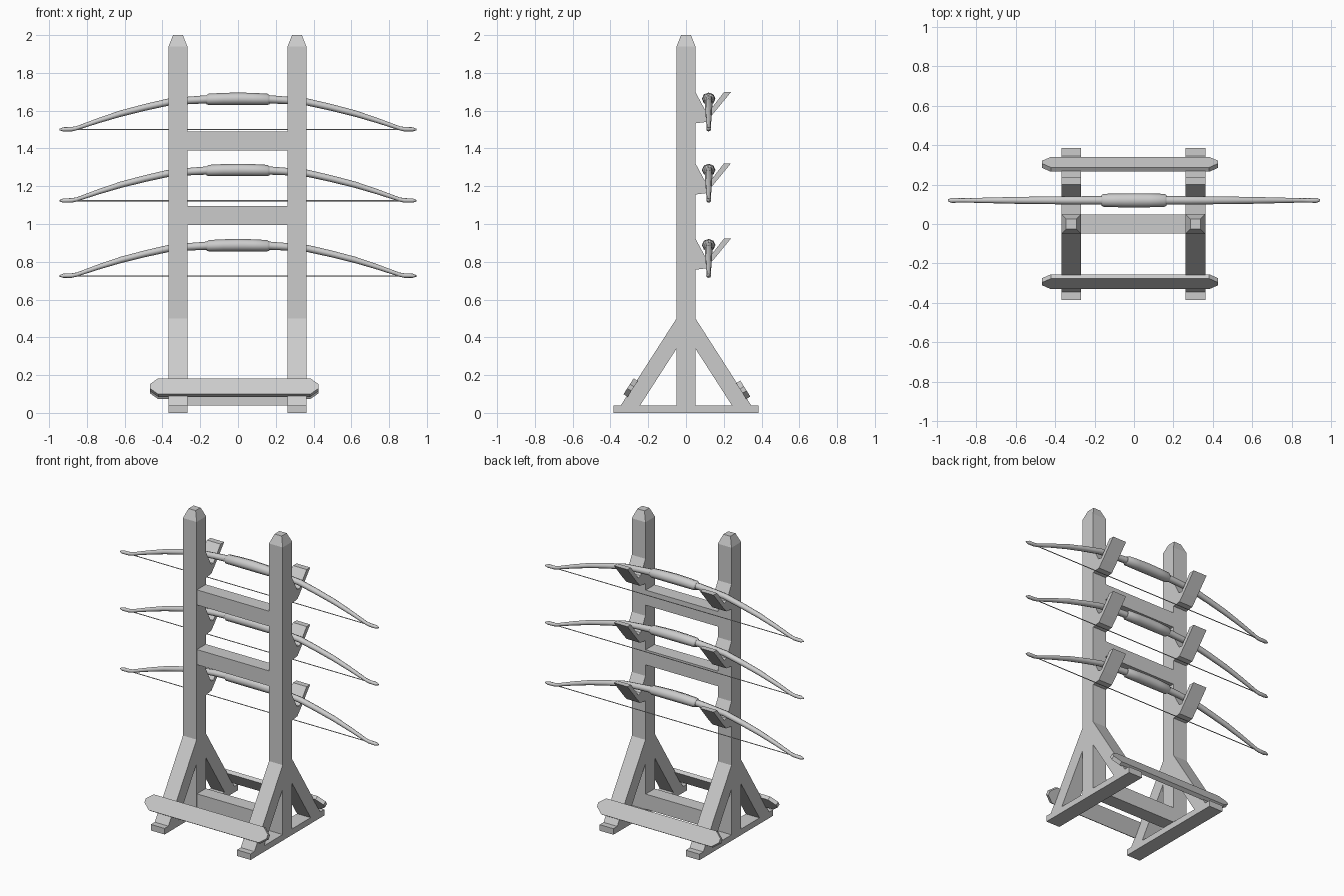
import bpy, bmesh, math
from mathutils import Vector

if "Cube" in bpy.data.objects:
    bpy.data.objects.remove(bpy.data.objects["Cube"])

POST_X = (-0.318, 0.312)


def make(name, verts, faces, smooth=False):
    me = bpy.data.meshes.new(name)
    me.from_pydata(verts, [], faces)
    bm = bmesh.new()
    bm.from_mesh(me)
    bmesh.ops.recalc_face_normals(bm, faces=bm.faces)
    bm.to_mesh(me)
    bm.free()
    ob = bpy.data.objects.new(name, me)
    bpy.context.collection.objects.link(ob)
    if smooth:
        bpy.ops.object.select_all(action='DESELECT')
        ob.select_set(True)
        bpy.context.view_layer.objects.active = ob
        bpy.ops.object.shade_smooth_by_angle(angle=math.radians(50))
    return ob


def loft(name, rings, smooth=False):
    """Skin a row of equal-length closed rings and cap both ends."""
    n = len(rings[0])
    verts = [p for r in rings for p in r]
    faces = [(i * n + j, i * n + (j + 1) % n, (i + 1) * n + (j + 1) % n, (i + 1) * n + j)
             for i in range(len(rings) - 1) for j in range(n)]
    faces += [tuple(range(n)), tuple(range(len(verts) - n, len(verts)))]
    return make(name, verts, faces, smooth)


def extrude_x(name, profile, x0, x1):
    return loft(name, [[(x, y, z) for y, z in profile] for x in (x0, x1)])


def square(cx, h, z):
    return [(cx - h, -h, z), (cx + h, -h, z), (cx + h, h, z), (cx - h, h, z)]


def box_profile(y0, y1, z0, z1):
    return [(y0, z0), (y1, z0), (y1, z1), (y0, z1)]


def tube(name, stations, cy, z0, sides, smooth=True):
    """Oval tube along x; stations are (x, z, half_y, half_z)."""
    rings = []
    for x, z, ry, rz in stations:
        rings.append([(x, cy + ry * math.cos(a), z0 + z + rz * math.sin(a))
                      for a in (math.tau * k / sides + math.pi / 2 for k in range(sides))])
    return loft(name, rings, smooth)


def mirrored(half):
    """Half list runs from the left end to x = 0."""
    return half + [(-x, z, a, b) for x, z, a, b in reversed(half) if x < 0]


# Uprights with tapered tops, feet and diagonal braces
for cx in POST_X:
    loft("post", [square(cx, 0.05, 0), square(cx, 0.05, 1.94), square(cx, 0.026, 2.0)])
    extrude_x("foot", box_profile(-0.385, 0.385, 0, 0.04), cx - 0.05, cx + 0.05)
    for s in (-1, 1):
        extrude_x("brace", [(s * 0.05, 0.5), (s * 0.345, 0.04), (s * 0.243, 0.04), (s * 0.05, 0.34)],
                  cx - 0.05, cx + 0.05)

# Cross rails between the uprights
for z in (0.04, 0.995, 1.39):
    extrude_x("cross_rail", box_profile(-0.047, 0.047, z, z + 0.1), POST_X[0] + 0.05, POST_X[1] - 0.05)

# Boards with pointed ends lying on the braces
outline = [(-0.447, -0.013), (-0.402, -0.05), (0.402, -0.05), (0.447, -0.013),
           (0.447, 0.013), (0.402, 0.05), (-0.402, 0.05), (-0.447, 0.013)]
for name, s, cy, cz in (("front_board", -1, -0.293, 0.134), ("back_board", 1, 0.303, 0.122)):
    up = Vector((0, -s * 0.535, 0.845))
    out = Vector((0, s * 0.845, 0.535))
    rings = [[tuple(Vector((-0.02 + u, cy, cz)) + up * v + out * t) for u, v in outline]
             for t in (-0.013, 0.013)]
    loft(name, rings)

# Bow rests and bows on three levels
rest = [(0.05, 0.198), (0.10, 0.105), (0.125, 0.10), (0.201, 0.198), (0.238, 0.198),
        (0.145, 0.085), (0.105, 0.04), (0.05, 0.033)]
limb = mirrored([(-0.945, 0.0, 0.005, 0.004), (-0.925, 0.001, 0.013, 0.011), (-0.88, 0.002, 0.011, 0.012),
                 (-0.855, 0.007, 0.011, 0.011), (-0.74, 0.047, 0.014, 0.014), (-0.62, 0.085, 0.017, 0.017),
                 (-0.49, 0.118, 0.019, 0.018), (-0.37, 0.145, 0.020, 0.019), (-0.25, 0.155, 0.021, 0.020),
                 (-0.15, 0.161, 0.022, 0.022), (0, 0.164, 0.022, 0.022)])
grip = mirrored([(-0.166, 0.158, 0.026, 0.024), (-0.155, 0.160, 0.033, 0.030),
                 (-0.08, 0.162, 0.035, 0.032), (0, 0.163, 0.036, 0.033)])
for z in (0.725, 1.123, 1.5):
    for cx in POST_X:
        extrude_x("bow_rest", [(y, v + z) for y, v in rest], cx - 0.05, cx + 0.05)
    tube("bow_limbs", limb, 0.12, z, 8)
    tube("bow_grip", grip, 0.12, z, 8)
    tube("bow_string", [(-0.9, 0, 0.003, 0.003), (0.9, 0, 0.003, 0.003)], 0.12, z, 6)
